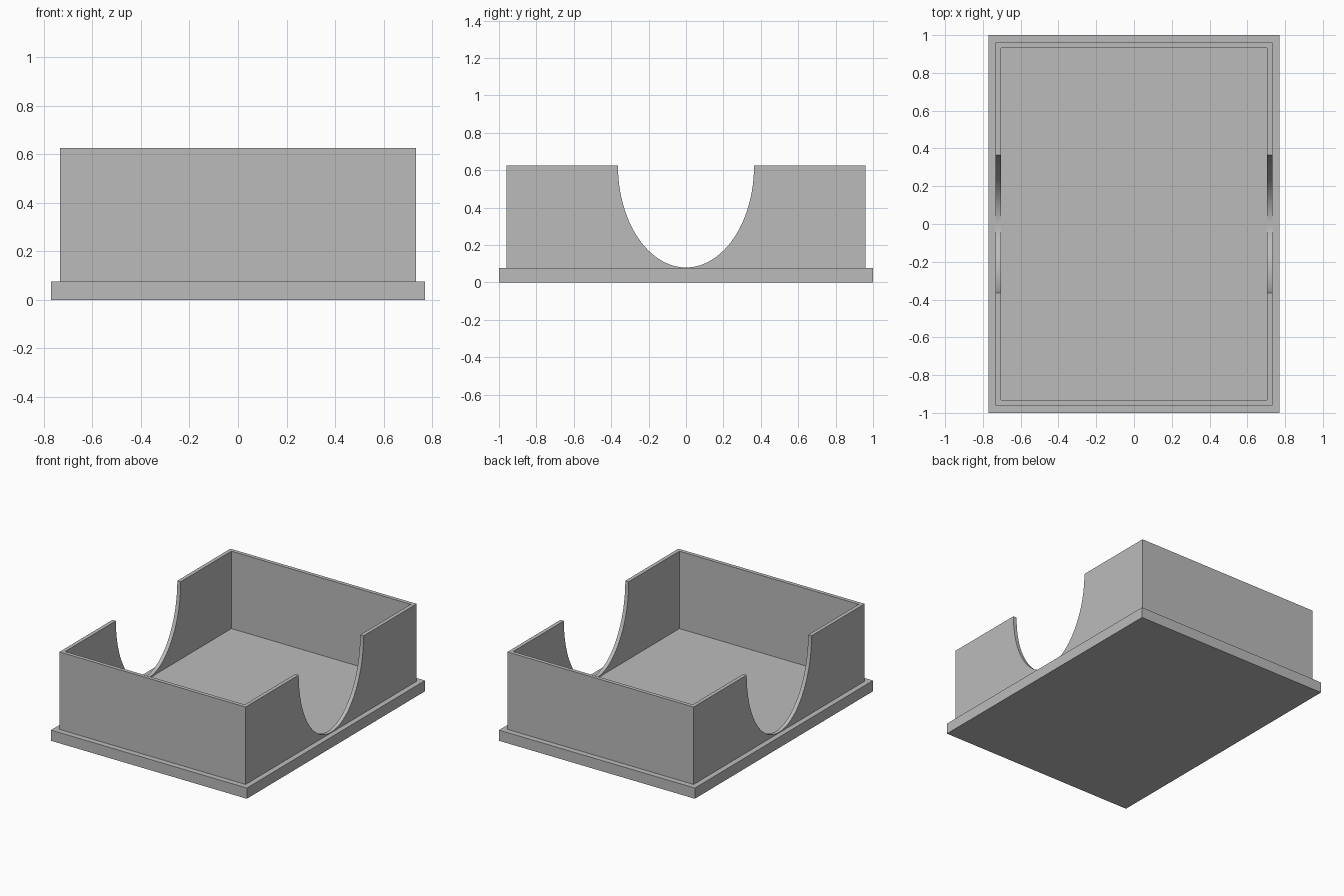
import bpy
import math

if "Cube" in bpy.data.objects:
    bpy.data.objects.remove(bpy.data.objects["Cube"], do_unlink=True)

BASE_TOP, TOP = 0.076, 0.626
WALL_X, WALL_Y, THICK = 0.732, 0.96, 0.027
NOTCH_Y, NOTCH_BOTTOM = 0.364, 0.08

grey = bpy.data.materials.new("plain grey")
grey.use_nodes = True
colour = (0.5, 0.5, 0.5, 1)
grey.diffuse_color = colour
grey.node_tree.nodes["Principled BSDF"].inputs["Base Color"].default_value = colour


def box(name, half_x, half_y, z0, z1):
    bpy.ops.mesh.primitive_cube_add(size=2, location=(0, 0, (z0 + z1) / 2))
    obj = bpy.context.object
    obj.name = name
    obj.scale = (half_x, half_y, (z1 - z0) / 2)
    bpy.ops.object.transform_apply(location=True, rotation=True, scale=True)
    obj.data.materials.append(grey)
    return obj


def cut(target, cutter):
    cutter.hide_render = True
    mod = target.modifiers.new("cut", "BOOLEAN")
    mod.operation = "DIFFERENCE"
    mod.solver = "EXACT"
    mod.object = cutter
    bpy.context.view_layer.objects.active = target
    bpy.ops.object.modifier_apply(modifier=mod.name)
    bpy.data.objects.remove(cutter, do_unlink=True)


# Floor plate with a lip all round
box("base_plate", 0.77, 1.0, 0, BASE_TOP)

# Open rectangular wall
walls = box("walls", WALL_X, WALL_Y, BASE_TOP, TOP)
cut(walls, box("hollow_cutter", WALL_X - THICK, WALL_Y - THICK, BASE_TOP - 0.1, TOP + 0.1))

# Elliptical notch through both side walls
bpy.ops.mesh.primitive_cylinder_add(vertices=96, radius=1, depth=2,
                                    location=(0, 0, TOP),
                                    rotation=(0, math.pi / 2, 0))
notch = bpy.context.object
notch.name = "notch_cutter"
notch.scale = (TOP - NOTCH_BOTTOM, NOTCH_Y, 1)
bpy.ops.object.transform_apply(location=True, rotation=True, scale=True)
notch.data.materials.append(grey)
cut(walls, notch)

# Smooth the curved cut, keep corners sharp
bpy.ops.object.select_all(action="DESELECT")
walls.select_set(True)
bpy.context.view_layer.objects.active = walls
bpy.ops.object.shade_smooth_by_angle(angle=math.radians(30))
